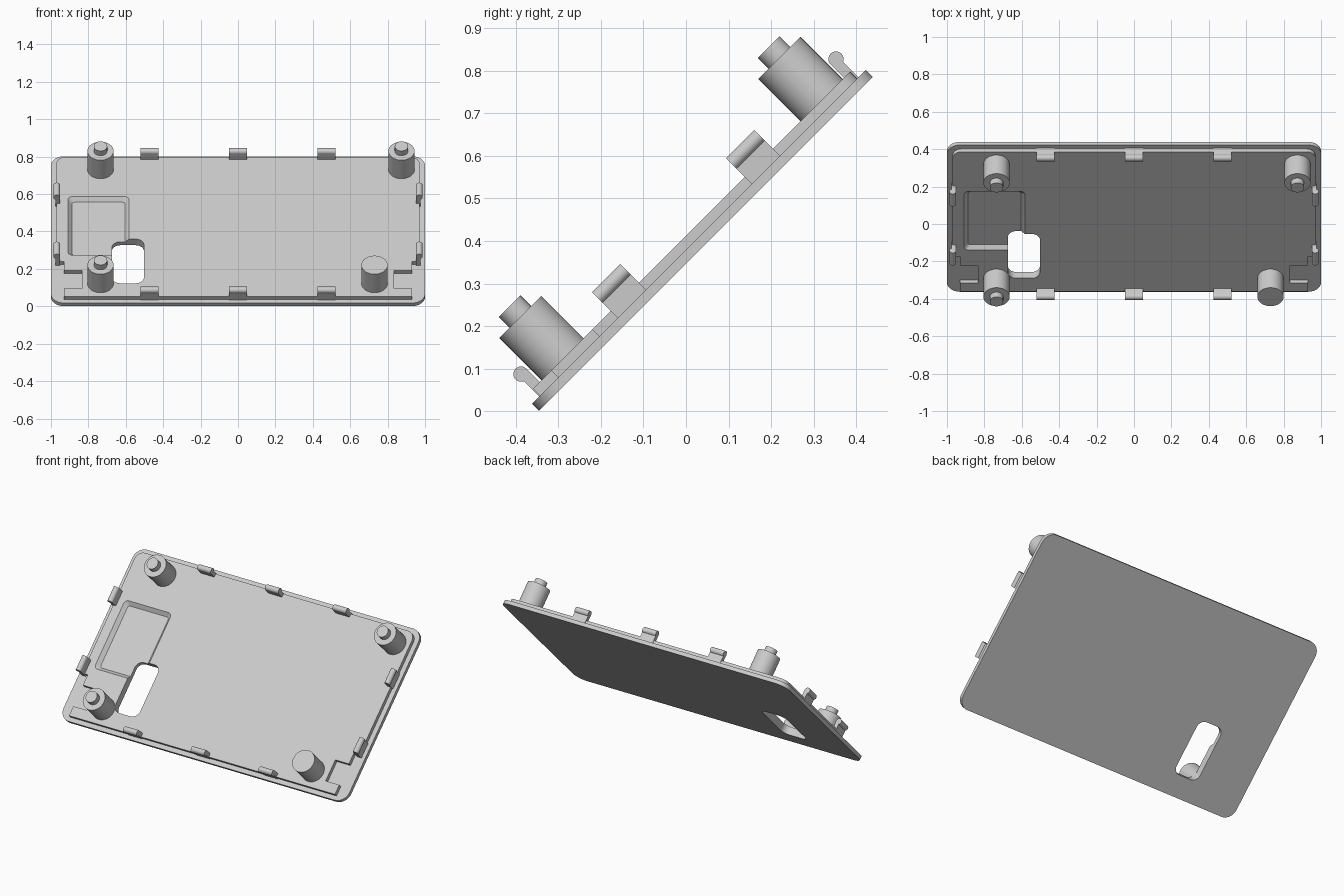
import bpy, bmesh
from math import cos, sin, pi, radians, acos
from mathutils import Matrix, Vector

cube = bpy.data.objects.get("Cube")
if cube:
    bpy.data.objects.remove(cube, do_unlink=True)

grey = bpy.data.materials.new("light_grey")
grey.use_nodes = True
grey.diffuse_color = (0.6, 0.6, 0.6, 1)
grey.node_tree.nodes["Principled BSDF"].inputs["Base Color"].default_value = (0.6, 0.6, 0.6, 1)

# The flat panel is built lying down, then leaned back by this matrix
TILT = Matrix.Translation((0, 0.0467, 0.393)) @ Matrix.Rotation(radians(45), 4, 'X')
BASE, TOP = 0.0235, 0.047


def arc(cx, cy, r, start, end, n=8):
    return [(cx + r * cos(start + (end - start) * i / n),
             cy + r * sin(start + (end - start) * i / n)) for i in range(n + 1)]


def rounded(x0, x1, y0, y1, r):
    corners = [(x1 - r, y1 - r), (x0 + r, y1 - r), (x0 + r, y0 + r), (x1 - r, y0 + r)]
    return [p for k, c in enumerate(corners) for p in arc(*c, r, k * pi / 2, (k + 1) * pi / 2)]


def loft(name, levels, local=Matrix()):
    """Solid through outlines of equal length, each given with its height."""
    bm = bmesh.new()
    rings = [[bm.verts.new(local @ Vector((x, y, z))) for x, y in pts] for pts, z in levels]
    for a, b in zip(rings, rings[1:]):
        for i in range(len(a)):
            j = (i + 1) % len(a)
            bm.faces.new((a[i], a[j], b[j], b[i]))
    bm.faces.new(rings[0])
    bm.faces.new(rings[-1])
    bmesh.ops.recalc_face_normals(bm, faces=bm.faces)
    mesh = bpy.data.meshes.new(name)
    bm.to_mesh(mesh)
    bm.free()
    obj = bpy.data.objects.new(name, mesh)
    bpy.context.collection.objects.link(obj)
    mesh.materials.append(grey)
    obj.matrix_world = TILT
    return obj


def cut(obj, cutters):
    for c in cutters:
        mod = obj.modifiers.new("cut", 'BOOLEAN')
        mod.object, mod.operation, mod.solver = c, 'DIFFERENCE', 'EXACT'
    bpy.context.view_layer.update()
    graph = bpy.context.evaluated_depsgraph_get()
    mesh = bpy.data.meshes.new_from_object(obj.evaluated_get(graph))
    obj.modifiers.clear()
    obj.data = mesh


parts = []

# Base plate and the stepped lip layer on top of it
plate = loft("base_plate", [(rounded(-1, 1, -0.555, 0.555, 0.07), 0),
                            (rounded(-1, 1, -0.555, 0.555, 0.07), BASE)])
half = [(0.93, -0.528), (0.93, -0.467), (0.835, -0.467), (0.835, -0.331),
        (0.93, -0.331), (0.93, -0.263), (0.97, -0.263)]
half += arc(0.92, 0.477, 0.05, 0, pi / 2)
outline = half + [(-x, y) for x, y in reversed(half)]
lip = loft("raised_lip", [(outline, BASE), (outline, TOP)])

# Through slot and shallow bevelled pocket
hole = rounded(-0.674, -0.503, -0.429, -0.094, 0.045)
slot = loft("slot_cutter", [(hole, -0.1), (hole, 0.1)])
rim = rounded(-0.91, -0.583, -0.216, 0.227, 0.025)
floor = rounded(-0.888, -0.603, -0.196, 0.205, 0.015)
pocket = loft("pocket_cutter", [(floor, 0.026), (rim, TOP), (rim, 0.1)])
cut(plate, [slot])
cut(lip, [pocket, slot])
for c in (slot, pocket):
    bpy.data.objects.remove(c, do_unlink=True)
parts += [plate, lip]


# Corner posts, three of them with a locating pin
def disc(x, y, r):
    return arc(x, y, r, 0, 2 * pi, 40)[:-1]


for name, x, y, pin in [("upper_right", -0.735, 0.432, True), ("upper_left", 0.874, 0.432, True),
                        ("lower_right", -0.735, -0.43, True), ("lower_left", 0.73, -0.43, False)]:
    parts.append(loft(name + "_post", [(disc(x, y, 0.07), BASE), (disc(x, y, 0.07), 0.187)]))
    if pin:
        parts.append(loft(name + "_pin", [(disc(x, y, 0.036), 0.18), (disc(x, y, 0.036), 0.223)]))

# Snap clips: thin stem with a round bead, extruded along the panel edge
R, STEM = 0.018, 0.007
profile = [(-R, 0.015), (STEM, 0.015)] + arc(0, 0.091, R, -acos(STEM / R), pi, 16)


def clip(name, x, y, turn):
    stand = Matrix(((1, 0, 0, 0), (0, 0, 1, 0), (0, 1, 0, 0), (0, 0, 0, 1)))
    local = Matrix.Translation((x, y, 0)) @ Matrix.Rotation(turn, 4, 'Z') @ stand
    parts.append(loft(name, [(profile, -0.047), (profile, 0.047)], local))


for i, x in enumerate((-0.473, 0, 0.473)):
    clip(f"upper_clip_{i + 1}", x, 0.524, pi / 2)
    clip(f"lower_clip_{i + 1}", x, -0.524, -pi / 2)
for i, y in enumerate((-0.223, 0.223)):
    clip(f"left_clip_{i + 1}", 0.969, y, 0)
    clip(f"right_clip_{i + 1}", -0.969, y, pi)

# Smooth curved walls, keep hard edges
for obj in parts:
    obj.data.shade_smooth()
    obj.data.set_sharp_from_angle(angle=radians(30))
